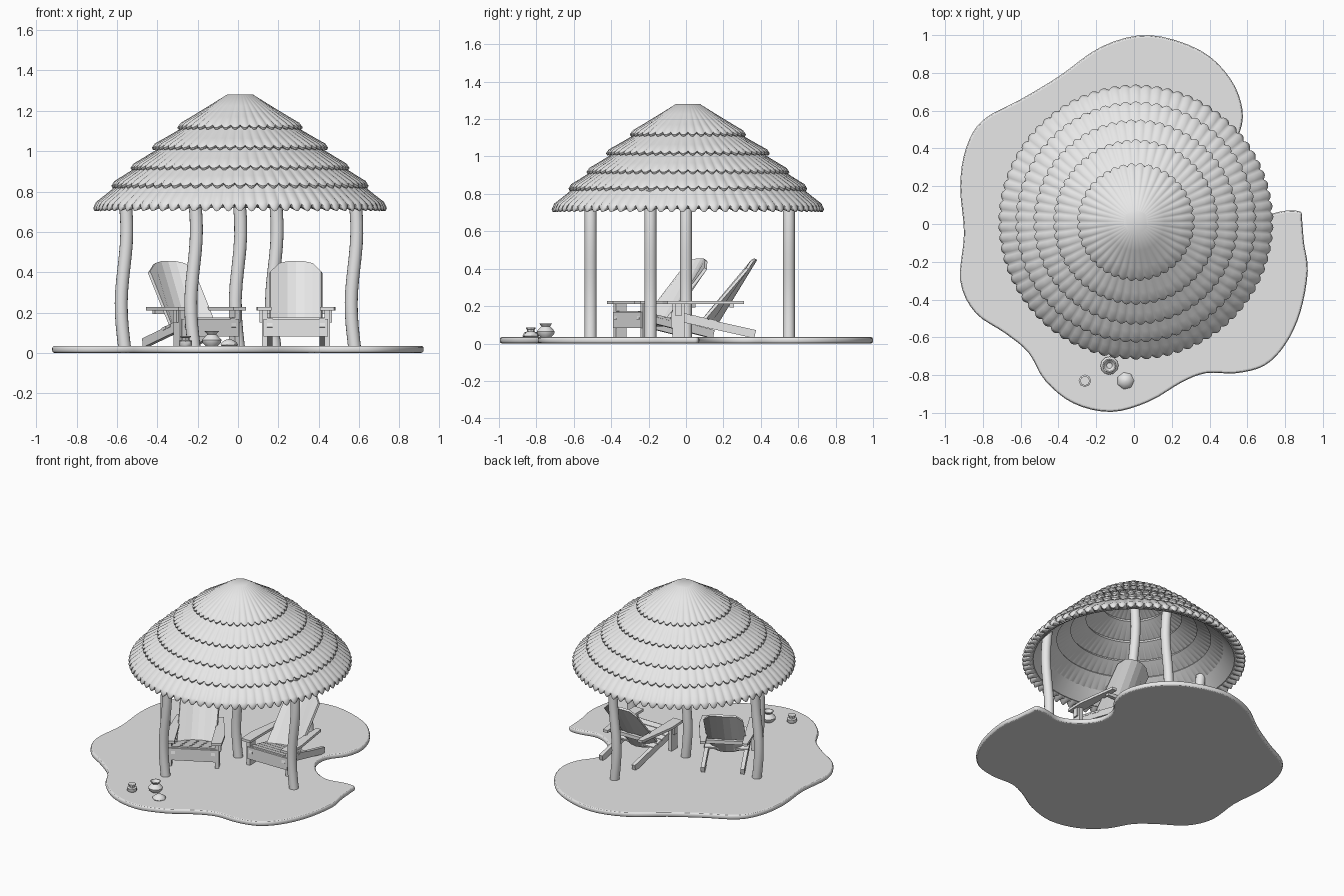
import bpy, bmesh, math
from math import sin, cos, pi
from mathutils import Matrix, Vector

if "Cube" in bpy.data.objects:
    bpy.data.objects.remove(bpy.data.objects["Cube"])

GREY = (0.8, 0.8, 0.8, 1)
mat = bpy.data.materials.new("plain grey")
mat.use_nodes = True
mat.diffuse_color = GREY
mat.node_tree.nodes["Principled BSDF"].inputs["Base Color"].default_value = GREY


def finish(name, bm, matrix=Matrix(), smooth=None):
    bmesh.ops.recalc_face_normals(bm, faces=bm.faces)
    mesh = bpy.data.meshes.new(name)
    bm.to_mesh(mesh)
    bm.free()
    mesh.materials.append(mat)
    obj = bpy.data.objects.new(name, mesh)
    obj.matrix_world = matrix
    bpy.context.collection.objects.link(obj)
    if smooth:
        bpy.ops.object.select_all(action='DESELECT')
        obj.select_set(True)
        bpy.context.view_layer.objects.active = obj
        bpy.ops.object.shade_smooth_by_angle(angle=math.radians(smooth))
    return obj


def loft(name, rows, cap_start=False, cap_end=False, join=False, matrix=Matrix(), smooth=40):
    """Skin closed rings of points; join links the last ring to the first."""
    bm = bmesh.new()
    rings = [[bm.verts.new(p) for p in row] for row in rows]
    pairs = list(zip(rings, rings[1:]))
    if join:
        pairs.append((rings[-1], rings[0]))
    for a, b in pairs:
        for i in range(len(a)):
            bm.faces.new((a[i - 1], a[i], b[i], b[i - 1]))
    if cap_start:
        bm.faces.new(rings[0])
    if cap_end:
        bm.faces.new(rings[-1])
    return finish(name, bm, matrix, smooth)


def circle(r, z, n, x=0, y=0):
    return [(x + r * cos(2 * pi * i / n), y + r * sin(2 * pi * i / n), z) for i in range(n)]


def prism(name, points, z, height, matrix=Matrix()):
    rows = [[(x, y, h) for x, y in points] for h in (z, z + height)]
    return loft(name, rows, True, True, matrix=matrix, smooth=None)


def box(name, centre, size, matrix, tilt=0):
    bm = bmesh.new()
    bmesh.ops.create_cube(bm, size=1, matrix=Matrix.Diagonal((*size, 1)))
    return finish(name, bm, matrix @ Matrix.Translation(centre) @ Matrix.Rotation(tilt, 4, 'X'))


# Sandy island with a small spit of land
outline = [(.08, 1), (.35, .92), (.51, .77), (.575, .6), (.55, .46), (.47, .34), (.47, .22),
           (.55, .11), (.67, .05), (.8, .07), (.88, .065), (.89, .02), (.9, -.1), (.92, -.25),
           (.88, -.47), (.8, -.64), (.69, -.75), (.54, -.79), (.38, -.79), (.25, -.84),
           (.08, -.94), (-.12, -.995), (-.32, -.95), (-.47, -.83), (-.56, -.68), (-.68, -.58),
           (-.84, -.47), (-.92, -.3), (-.9, -.05), (-.92, .2), (-.89, .4), (-.8, .55),
           (-.6, .66), (-.4, .78), (-.17, .94)]
pts = [Vector(p) for p in outline]
shore = []
for i in range(len(pts)):
    a, b, c, d = (pts[(i + k) % len(pts)] for k in (-1, 0, 1, 2))
    for t in (0, .25, .5, .75):
        shore.append(b + (c - a) * t / 2 + (a * 2 - b * 5 + c * 4 - d) * t * t / 2
                     + (b * 3 - a - c * 3 + d) * t ** 3 / 2)
island = prism("island", shore, 0, 0.035)
bevel = island.modifiers.new("rounded shore", 'BEVEL')
bevel.width = 0.013
bevel.segments = 3
bevel.use_clamp_overlap = False
bevel.limit_method = 'ANGLE'
bevel.angle_limit = math.radians(60)
island.data.polygons.foreach_set("use_smooth", [len(p.vertices) == 4 for p in island.data.polygons])

# Thatched roof tiers, each ending in a fringe of rounded bundles
CENTRE = Matrix.Translation((.01, .01, 0))


def tier(name, r0, z0, r1, z1, bundles, drop):
    n = bundles * 6
    rows = []
    # along the slope, outward bulge, downward hang
    profile = [(0, 0, 0), (.35, .2, 0), (.7, .6, 0), (.9, 1, 0), (.97, 1, .5), (.96, .5, 1)]
    for t, bulge, hang in profile:
        ring = []
        for i in range(n):
            a = 2 * pi * i / n
            f = abs(sin(bundles * a / 2)) ** .8
            r = r0 + (r1 - r0) * t + .016 * bulge * (f - .4)
            z = z0 + (z1 + drop - z0) * t - drop * hang * f
            ring.append((r * cos(a), r * sin(a), z))
        rows.append(ring)
    rows.append(circle(r1 - .05, z1 + drop * .7, n))
    rows.append(circle(max(r0 - .02, .04), z0 - .03, n))
    top = r0 < .1
    loft(name, rows, cap_start=top, cap_end=top, join=not top, matrix=CENTRE, smooth=50)


tier("roof_tier_top", .065, 1.28, .31, 1.1, 40, .025)
tier("roof_tier_second", .22, 1.155, .435, 1, 54, .025)
tier("roof_tier_third", .33, 1.06, .54, .9, 64, .025)
tier("roof_tier_fourth", .43, .975, .635, .81, 70, .028)
tier("roof_tier_bottom", .52, .905, .725, .695, 78, .036)
loft("roof_lining", [circle(.665, .725, 64), circle(.655, .725, 64), circle(.43, .965, 64),
                     circle(.425, .985, 64)], matrix=CENTRE)

# Wavy posts
for name, x, y, top in (("post_front", -.22, -.51, .85), ("post_left", .575, -.19, .82),
                        ("post_back", .18, .55, .82), ("post_right", -.565, 0, .82),
                        ("post_middle", 0, 0, 1.15)):
    rows = []
    for k in range(15):
        z = .02 + (top - .02) * k / 14
        rows.append(circle(.032, z, 16, x - .014 * sin(2 * pi * (z - .05) / .75), y))
    loft(name, rows, True, True)


# Reclining slatted chairs
def chair(label, x, y, turn):
    m = Matrix.Translation((x, y, 0)) @ Matrix.Rotation(math.radians(turn), 4, 'Z')
    for side, s in (("left", 1), ("right", -1)):
        prism(f"{label}_arm_{side}", [(s * px, py) for px, py in (
            (.12, -.23), (.19, -.23), (.195, -.1), (.155, .18), (.12, .18))], .21, .018, m)
        box(f"{label}_front_leg_{side}", (s * .155, -.17, .12), (.026, .065, .18), m)
        box(f"{label}_side_rail_{side}", (s * .13, .015, .1), (.026, .46, .045), m, -.22)
        box(f"{label}_arm_bracket_{side}", (s * .172, -.17, .18), (.016, .035, .06), m)
    box(f"{label}_front_board", (0, -.2, .125), (.32, .02, .085), m)
    for k in range(5):
        box(f"{label}_seat_slat", (0, -.175 + .047 * k, .163 - .0105 * k), (.29, .044, .014), m, -.22)
    box(f"{label}_back_rail", (0, .115, .205), (.29, .025, .025), m)
    # fanned, hollowed back with a rounded top
    bm = bmesh.new()
    columns = []
    for k in range(7):
        u = k / 3 - 1
        w = u * u
        columns.append([bm.verts.new((u * .125, .02 - .09 * w, .1)),
                        bm.verts.new((u * .125, .237 - .045 * w, .455 - .05 * w * w))])
    for a, b in zip(columns, columns[1:]):
        bm.faces.new((a[0], b[0], b[1], a[1]))
    back = finish(f"{label}_back", bm, m)
    back.modifiers.new("board thickness", 'SOLIDIFY').thickness = .016


chair("left_chair", .287, .13, 0)
chair("right_chair", -.235, -.13, 28)


# Jars and a shell on the sand
def turned(name, x, y, profile, sides=12):
    loft(name, [circle(r, z, sides, x, y) for r, z in profile], True, True)


turned("round_jar", -.13, -.75, [(.025, .03), (.045, .05), (.048, .065), (.03, .085),
                                 (.022, .092), (.036, .108), (.03, .108), (.015, .09)])
turned("small_jar", -.26, -.83, [(.026, .03), (.033, .04), (.033, .06), (.02, .064),
                                 (.02, .075), (.026, .078), (.026, .085)], 8)
turned("shell", -.045, -.83, [(.035, .03), (.046, .04), (.038, .053), (.02, .064), (.005, .068)], 7)
